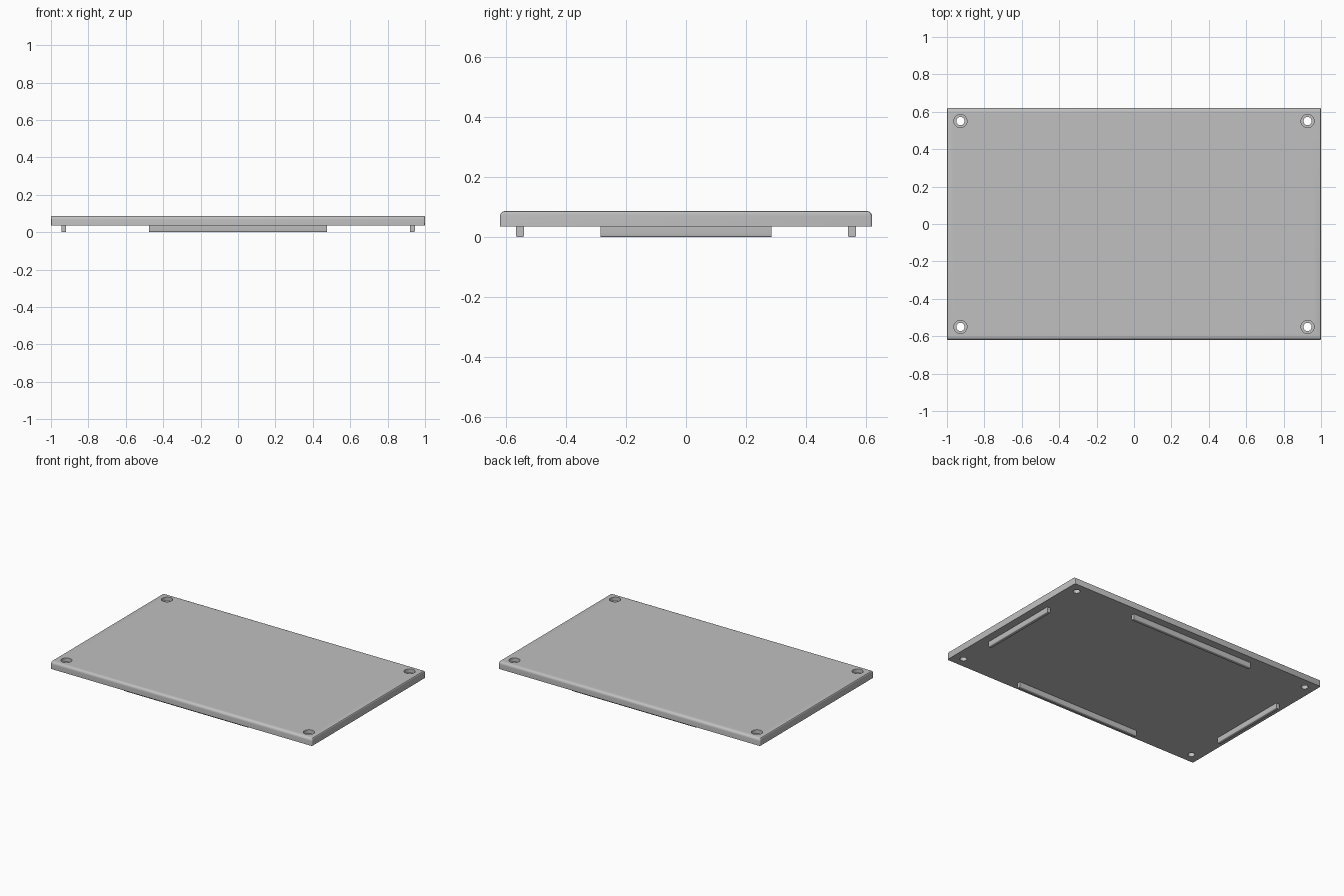
import bpy, bmesh, math
from mathutils import Matrix

if "Cube" in bpy.data.objects:
    bpy.data.objects.remove(bpy.data.objects["Cube"])

HX, HY = 1.0, 0.62            # plate half sizes
Z0, Z1 = 0.036, 0.087         # plate underside and top
HOLE_X, HOLE_Y = 0.928, 0.55

grey = bpy.data.materials.new("light grey")
grey.diffuse_color = (0.527, 0.527, 0.527, 1)
grey.use_nodes = True
grey.node_tree.nodes["Principled BSDF"].inputs["Base Color"].default_value = grey.diffuse_color


def finish(bm, name):
    bmesh.ops.recalc_face_normals(bm, faces=bm.faces[:])
    me = bpy.data.meshes.new(name)
    bm.to_mesh(me)
    bm.free()
    me.materials.append(grey)
    ob = bpy.data.objects.new(name, me)
    bpy.context.collection.objects.link(ob)
    return ob


def smooth(ob):
    bpy.ops.object.select_all(action='DESELECT')
    ob.select_set(True)
    bpy.context.view_layer.objects.active = ob
    bpy.ops.object.shade_smooth_by_angle(angle=math.radians(30))


def rounded_bar(half_len, half_w, z_sharp, z_round, r, steps=6):
    """Bar along x whose cross-section has two rounded corners at z_round."""
    s = 1 if z_round > z_sharp else -1
    pts = [(-half_w, z_sharp), (half_w, z_sharp)]
    for cy, a0 in ((half_w - r, 0), (-half_w + r, math.pi / 2)):
        for i in range(steps + 1):
            a = a0 + math.pi / 2 * i / steps
            pts.append((cy + r * math.cos(a), z_round - s * r + s * r * math.sin(a)))
    bm = bmesh.new()
    face = bm.faces.new([bm.verts.new((-half_len, y, z)) for y, z in pts])
    ext = bmesh.ops.extrude_face_region(bm, geom=[face])
    moved = [v for v in ext["geom"] if isinstance(v, bmesh.types.BMVert)]
    bmesh.ops.translate(bm, verts=moved, vec=(2 * half_len, 0, 0))
    bmesh.ops.recalc_face_normals(bm, faces=bm.faces[:])
    return bm


# Plate: rounded long edges, smaller rounding around the two ends
bm = rounded_bar(HX, HY, Z0, Z1, 0.018)
ends = [e for e in bm.edges
        if abs(e.verts[0].co.x - e.verts[1].co.x) < 1e-6
        and max(v.co.z for v in e.verts) > Z0 + 1e-5]
bmesh.ops.bevel(bm, geom=ends, offset=0.008, offset_type='OFFSET',
                segments=3, profile=0.5, affect='EDGES')
plate = finish(bm, "plate")

# Counterbored corner holes: stepped cutter turned from a profile
bm = bmesh.new()
N = 40
profile = [(0.022, Z0 - 0.05), (0.022, Z1 - 0.026), (0.035, Z1 - 0.026), (0.035, Z1 + 0.05)]
for sx in (-1, 1):
    for sy in (-1, 1):
        rings = [[bm.verts.new((sx * HOLE_X + r * math.cos(2 * math.pi * i / N),
                                sy * HOLE_Y + r * math.sin(2 * math.pi * i / N), z))
                  for i in range(N)] for r, z in profile]
        for a, b in zip(rings, rings[1:]):
            for i in range(N):
                j = (i + 1) % N
                bm.faces.new((a[i], a[j], b[j], b[i]))
        bm.faces.new(rings[0][::-1])
        bm.faces.new(rings[-1])
cutter = finish(bm, "hole_cutter")
cutter.hide_render = True

mod = plate.modifiers.new("holes", 'BOOLEAN')
mod.operation = 'DIFFERENCE'
mod.solver = 'EXACT'
mod.object = cutter
bpy.context.view_layer.objects.active = plate
bpy.ops.object.modifier_apply(modifier=mod.name)
bpy.data.objects.remove(cutter)
smooth(plate)

# Four locating ribs under the plate, rounded along their lower edges
for name, length, angle, offset in (("front_rib", 0.475, 0, (0, -0.553, 0)),
                                    ("back_rib", 0.475, 0, (0, 0.553, 0)),
                                    ("left_rib", 0.285, 90, (-0.932, 0, 0)),
                                    ("right_rib", 0.285, 90, (0.932, 0, 0))):
    bm = rounded_bar(length, 0.013, Z0, 0.0, 0.006, 4)
    bm.transform(Matrix.Translation(offset) @ Matrix.Rotation(math.radians(angle), 4, 'Z'))
    smooth(finish(bm, name))
